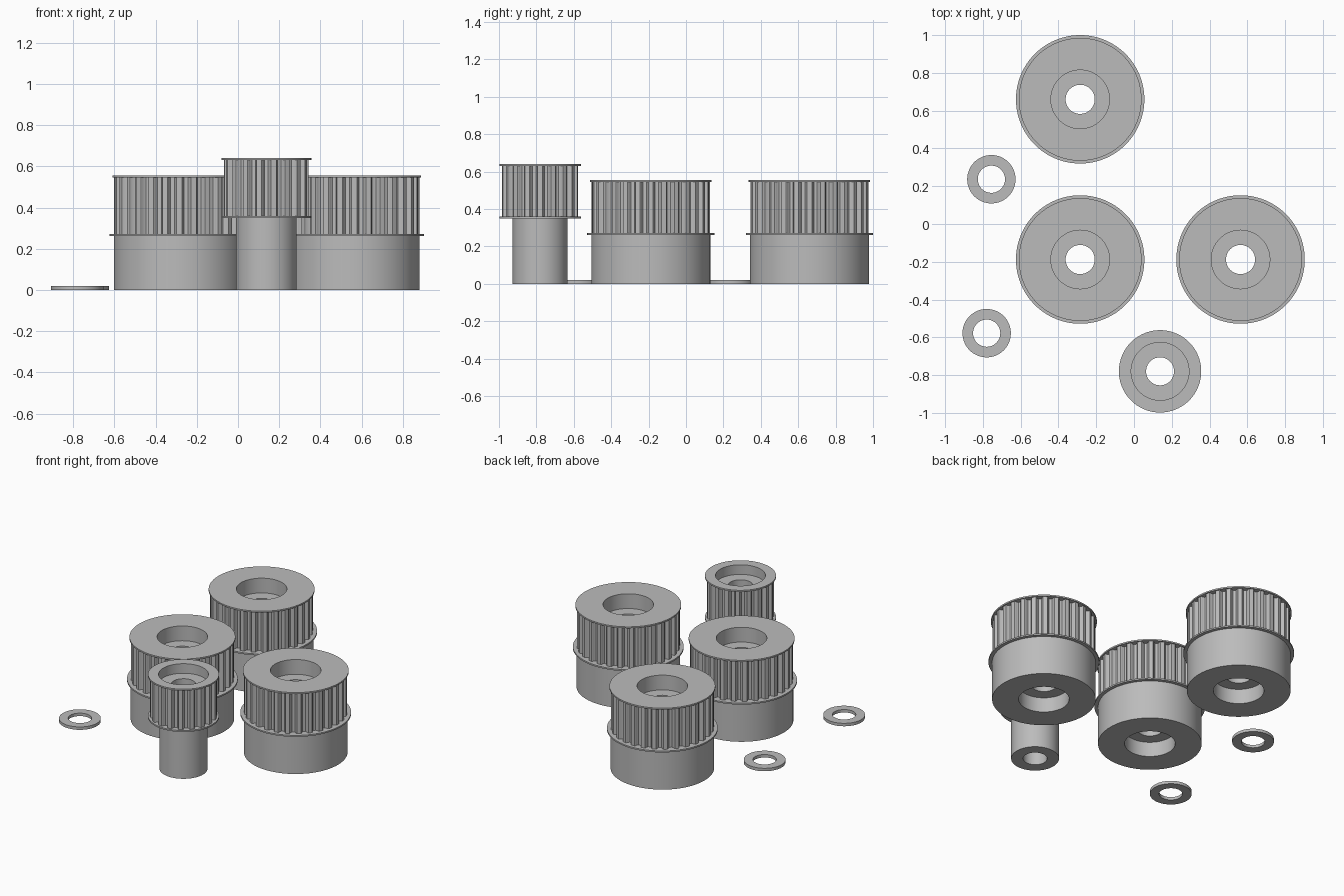
import bpy, bmesh, math

if "Cube" in bpy.data.objects:
    bpy.data.objects.remove(bpy.data.objects["Cube"])

SEG = 96
PITCH = 0.0705          # belt tooth spacing

grey = bpy.data.materials.new("plain grey")
grey.diffuse_color = (0.5, 0.5, 0.5, 1)
grey.use_nodes = True
grey.node_tree.nodes["Principled BSDF"].inputs["Base Color"].default_value = grey.diffuse_color


def finish(name, bm, loc):
    mesh = bpy.data.meshes.new(name)
    bm.to_mesh(mesh)
    bm.free()
    mesh.materials.append(grey)
    ob = bpy.data.objects.new(name, mesh)
    ob.location = loc
    bpy.context.collection.objects.link(ob)
    bpy.ops.object.select_all(action='DESELECT')
    ob.select_set(True)
    bpy.context.view_layer.objects.active = ob
    bpy.ops.object.shade_smooth_by_angle(angle=math.radians(25))
    return ob


def bridge(bm, upper, lower):
    n = len(upper)
    for i in range(n):
        j = (i + 1) % n
        bm.faces.new((upper[i], lower[i], lower[j], upper[j]))


def ring(bm, points, z):
    return [bm.verts.new((r * math.cos(a), r * math.sin(a), z)) for r, a in points]


def lathe(name, profile, loc, closed=False):
    bm = bmesh.new()
    angles = [2 * math.pi * i / SEG for i in range(SEG)]
    rings = [ring(bm, [(r, a) for a in angles], z) for r, z in profile]
    for a, b in zip(rings, rings[1:]):
        bridge(bm, a, b)
    if closed:
        bridge(bm, rings[-1], rings[0])
    return finish(name, bm, loc)


def toothed_band(name, radius, depth, teeth, z0, z1, loc):
    # One tooth: flat land, then a rounded groove (fraction of pitch, depth)
    tooth = [(-0.18, 0), (0, 0), (0.18, 0), (0.23, 0.15), (0.28, 0.65),
             (0.36, 0.95), (0.5, 1), (0.64, 0.95), (0.72, 0.65), (0.77, 0.15)]
    pts = [(radius - depth * d, 2 * math.pi * (k + f) / teeth)
           for k in range(teeth) for f, d in tooth]
    bm = bmesh.new()
    bridge(bm, ring(bm, pts, z1), ring(bm, pts, z0))
    return finish(name, bm, loc)


# Large pulleys: wide hub, two flanges, bearing seats at both ends
for i, (x, y) in enumerate([(-0.285, 0.66), (-0.285, -0.188), (0.564, -0.188)], 1):
    loc = (x, y, 0)
    root, bore, seat, top = 0.288, 0.077, 0.155, 0.555
    lathe(f"large_pulley_hub_{i}", [
        (root, 0.272), (0.34, 0.272), (0.34, 0.262), (0.318, 0.262), (0.318, 0),
        (seat, 0), (seat, 0.1), (bore, 0.1), (bore, top - 0.1), (seat, top - 0.1),
        (seat, top), (0.325, top), (0.325, top - 0.01), (root, top - 0.01)], loc)
    toothed_band(f"large_pulley_teeth_{i}", 0.316, 0.026, 28, 0.272, top - 0.01, loc)

# Small pulley: narrow neck, two equal flanges, bearing seat on top only
loc = (0.138, -0.78, 0)
lathe("small_pulley_hub", [
    (0.177, 0.36), (0.218, 0.36), (0.218, 0.35), (0.147, 0.35), (0.147, 0),
    (0.074, 0), (0.074, 0.575), (0.153, 0.575), (0.153, 0.64), (0.218, 0.64),
    (0.218, 0.63), (0.177, 0.63)], loc)
toothed_band("small_pulley_teeth", 0.205, 0.026, 18, 0.36, 0.63, loc)

# Loose washers
for i, (x, y) in enumerate([(-0.755, 0.237), (-0.78, -0.578)], 1):
    lathe(f"washer_{i}", [(0.128, 0.02), (0.128, 0), (0.072, 0), (0.072, 0.02)],
          (x, y, 0), closed=True)
